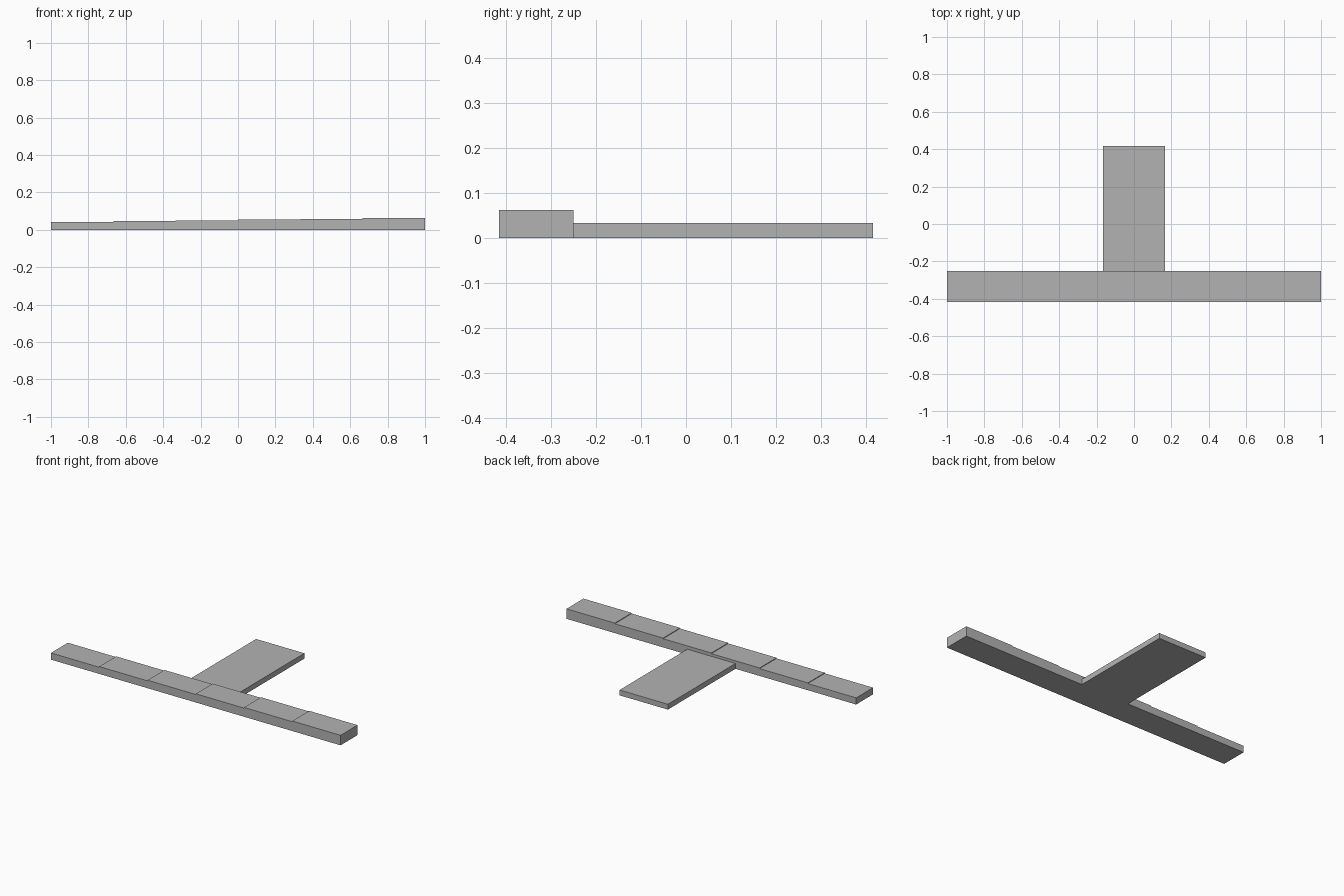
import bpy
import bmesh
from mathutils import Vector

cube = bpy.data.objects.get("Cube")
if cube:
    bpy.data.objects.remove(cube, do_unlink=True)

grey = bpy.data.materials.new("plain grey")
grey.use_nodes = True
color = (0.45, 0.45, 0.45, 1)
grey.diffuse_color = color
grey.node_tree.nodes["Principled BSDF"].inputs["Base Color"].default_value = color

UNIT = 1 / 6
FRONT, JOINT, BACK = -2.5 * UNIT, -1.5 * UNIT, 2.5 * UNIT


def extrude_profile(name, profile, y0, y1):
    """Extrude an (x, z) outline along y into a flat-faced solid."""
    bm = bmesh.new()
    face = bm.faces.new([bm.verts.new((x, y0, z)) for x, z in profile])
    result = bmesh.ops.extrude_face_region(bm, geom=[face])
    moved = [v for v in result["geom"] if isinstance(v, bmesh.types.BMVert)]
    bmesh.ops.translate(bm, verts=moved, vec=Vector((0, y1 - y0, 0)))
    bmesh.ops.recalc_face_normals(bm, faces=bm.faces)
    mesh = bpy.data.meshes.new(name)
    bm.to_mesh(mesh)
    bm.free()
    mesh.materials.append(grey)
    obj = bpy.data.objects.new(name, mesh)
    bpy.context.collection.objects.link(obj)
    return obj


# Gauge bar: six equal steps rising toward +x
steps = 6
outline = [(1, 0), (-1, 0)]
for i in range(steps):
    height = (10 + i) * UNIT / 40
    left = -1 + 2 * UNIT * i
    outline += [(left, height), (left + 2 * UNIT, height)]
extrude_profile("stepped_bar", outline, FRONT, JOINT)

# Thin flat handle behind the bar
thick = UNIT / 5
extrude_profile("handle", [(-UNIT, 0), (UNIT, 0), (UNIT, thick), (-UNIT, thick)], JOINT, BACK)
